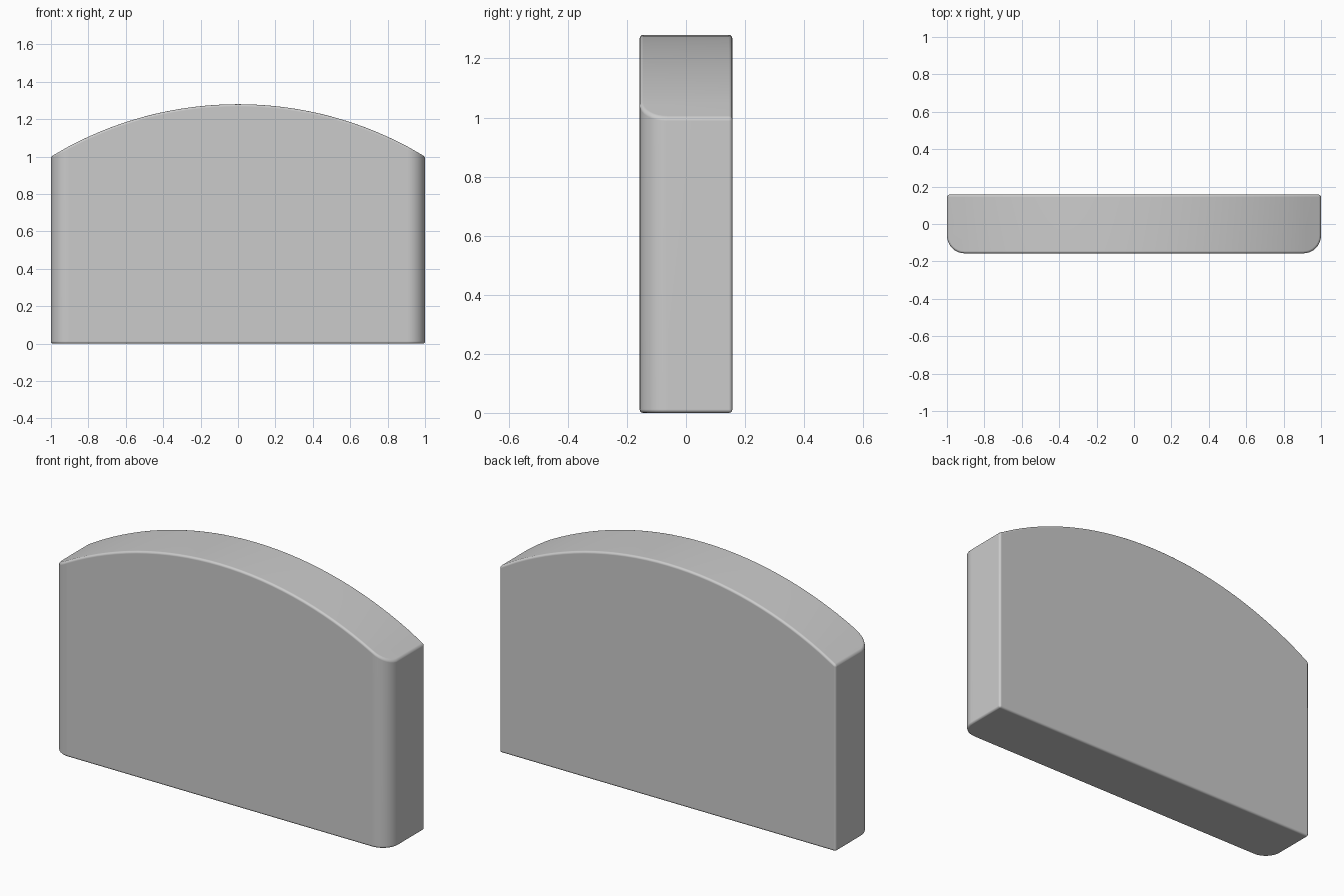
import bpy, bmesh, math

if "Cube" in bpy.data.objects:
    bpy.data.objects.remove(bpy.data.objects["Cube"])

HW, HD = 1.0, 0.157          # half width, half depth
SIDE_Z, TOP_Z = 1.0, 1.28    # height at the ends and at the crown
R, EDGE = 0.095, 0.012       # front corner radius, small edge rounding
N, C = 30, 8                 # arch and corner segments

rise = TOP_Z - SIDE_Z
rad = (HW * HW + rise * rise) / (2 * rise)


def arch(x):
    return TOP_Z - rad + math.sqrt(rad * rad - x * x)


XI = HW - R


def top(x):
    # The end strips are flat so the rounded corner meets a planar face
    if abs(x) <= XI:
        return arch(x)
    t = (abs(x) - XI) / R
    return arch(XI) * (1 - t) + SIDE_Z * t


bm = bmesh.new()


def face(pts):
    bm.faces.new([bm.verts.new(p) for p in pts])


# Arch stations and plan outline of the right rounded corner
a_max = math.asin(XI / rad)
xs = [rad * math.sin(-a_max + 2 * a_max * i / N) for i in range(N + 1)]
corner = [(XI + R * math.sin(a), -HD + R - R * math.cos(a))
          for a in (math.pi / 2 * i / C for i in range(C + 1))]

# Front, back and bottom faces
face([(-XI, -HD, 0), (XI, -HD, 0)] + [(x, -HD, top(x)) for x in reversed(xs)])
face([(HW, HD, 0), (-HW, HD, 0)] +
     [(x, HD, top(x)) for x in [-HW] + xs + [HW]])
face([(-x, y, 0) for x, y in corner] + [(-HW, HD, 0), (HW, HD, 0)] +
     [(x, y, 0) for x, y in reversed(corner)])

# Arched top
for a, b in zip(xs, xs[1:]):
    face([(a, -HD, top(a)), (b, -HD, top(b)), (b, HD, top(b)), (a, HD, top(a))])

# Mirrored ends: flat top strip, rounded corner wall and side
for s in (1, -1):
    face([(s * x, y, top(x)) for x, y in corner] +
         [(s * HW, HD, SIDE_Z), (s * XI, HD, top(XI))])
    wall = corner + [(HW, HD)]
    for (x0, y0), (x1, y1) in zip(wall, wall[1:]):
        face([(s * x0, y0, 0), (s * x1, y1, 0),
              (s * x1, y1, top(x1)), (s * x0, y0, top(x0))])

bmesh.ops.remove_doubles(bm, verts=bm.verts, dist=1e-5)
bmesh.ops.recalc_face_normals(bm, faces=bm.faces)

# Small rounding on every sharp edge
sharp = [e for e in bm.edges if e.calc_face_angle(0) > math.radians(35)]
bmesh.ops.bevel(bm, geom=sharp, offset=EDGE, offset_type='OFFSET', segments=3,
                profile=0.5, affect='EDGES', clamp_overlap=False)
bmesh.ops.recalc_face_normals(bm, faces=bm.faces)
for f in bm.faces:
    f.smooth = True

mesh = bpy.data.meshes.new("arched_panel")
bm.to_mesh(mesh)
bm.free()
panel = bpy.data.objects.new("arched_panel", mesh)
bpy.context.collection.objects.link(panel)
wn = panel.modifiers.new("even_shading", 'WEIGHTED_NORMAL')
wn.keep_sharp = True
